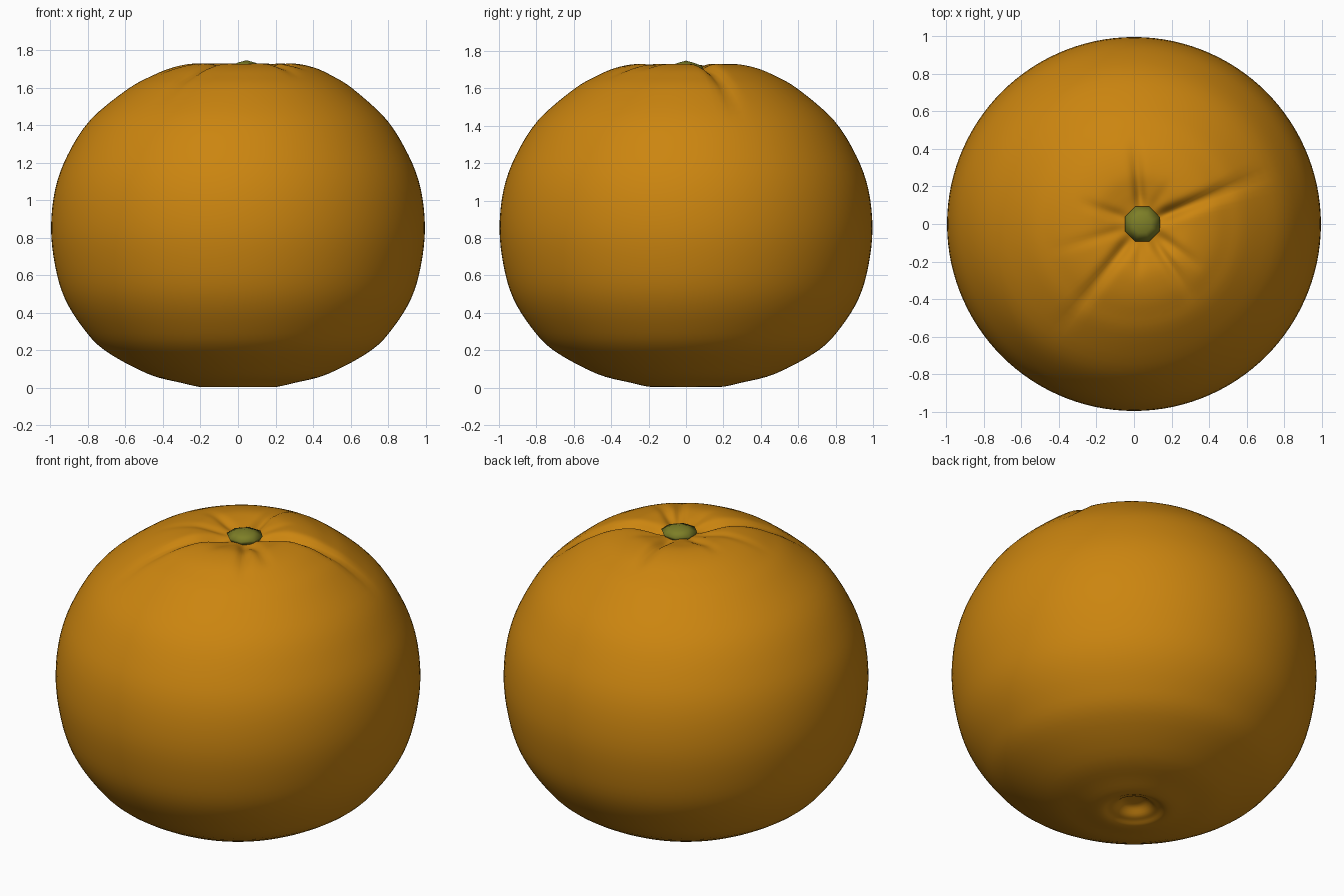
import bpy, bmesh, math

if "Cube" in bpy.data.objects:
    bpy.data.objects.remove(bpy.data.objects["Cube"])


def material(name, rgb):
    m = bpy.data.materials.new(name)
    m.diffuse_color = (*rgb, 1)
    m.use_nodes = True
    m.node_tree.nodes["Principled BSDF"].inputs["Base Color"].default_value = m.diffuse_color
    return m


def smooth_curve(pts, steps):
    """Catmull-Rom curve through the profile points."""
    out = []
    for i in range(len(pts) - 1):
        p0, p1, p2, p3 = (pts[min(max(i + k, 0), len(pts) - 1)] for k in (-1, 0, 1, 2))
        for s in range(steps):
            t = s / steps
            out.append(tuple(0.5 * (2 * b + (c - a) * t + (2 * a - 5 * b + 4 * c - d) * t * t
                                    + (3 * b - a - 3 * c + d) * t ** 3)
                             for a, b, c, d in zip(p0, p1, p2, p3)))
    return out + [pts[-1]]


def revolve(name, profile, sides, mat, place, smooth=True):
    """Closed lathe; the profile starts and ends on the axis."""
    bm = bmesh.new()
    rings = [[bm.verts.new(place(r, z, math.tau * i / sides)) for i in range(sides)]
             for r, z in profile[1:-1]]
    for a, b in zip(rings, rings[1:]):
        for i in range(sides):
            j = (i + 1) % sides
            bm.faces.new((a[i], a[j], b[j], b[i]))
    for ring, (r, z) in ((rings[0], profile[0]), (rings[-1], profile[-1])):
        tip = bm.verts.new(place(0, z, 0))
        for i in range(sides):
            bm.faces.new((ring[i], ring[(i + 1) % sides], tip))
    bmesh.ops.recalc_face_normals(bm, faces=bm.faces)
    for f in bm.faces:
        f.smooth = smooth
    me = bpy.data.meshes.new(name)
    bm.to_mesh(me)
    bm.free()
    me.materials.append(mat)
    ob = bpy.data.objects.new(name, me)
    bpy.context.collection.objects.link(ob)
    return ob


STEM_X = 0.045
# Creases radiating from the stem: angle in degrees, length, depth, width
CREASES = [(21, 0.78, 0.05, 0.035), (93, 0.47, 0.035, 0.03), (160, 0.35, 0.02, 0.03),
           (197, 0.5, 0.012, 0.03), (234, 0.72, 0.035, 0.035), (268, 0.3, 0.015, 0.03),
           (306, 0.5, 0.03, 0.03), (325, 0.42, 0.025, 0.03), (55, 0.3, 0.01, 0.03)]


def peel_point(r, z, a):
    # the axis leans a little towards the stem near the top
    lean = STEM_X * max(0, min(1, (z - 1.3) / 0.4)) * max(0, 1 - r)
    if z > 1.2 and r > 0.03:
        for deg, length, depth, width in CREASES:
            d = (a - math.radians(deg) + math.pi) % math.tau - math.pi
            if abs(d) < 1.2 and r < length:
                fade = min(1, (r - 0.03) / 0.12) * (1 - (r / length) ** 2)
                z -= depth * fade * math.exp(-(r * math.sin(d) / width) ** 2)
    return (r * math.cos(a) + lean, r * math.sin(a), z)


orange = material("orange peel", (0.60, 0.235, 0.005))
green = material("stem green", (0.205, 0.21, 0.02))

# Peel: dimple below, round belly, shallow hollow at the stem
outline = [(0, 0.07), (0.06, 0.065), (0.105, 0.03), (0.14, 0.018), (0.19, 0.004), (0.3, 0.027),
           (0.48, 0.075), (0.71, 0.2), (0.83, 0.325), (0.925, 0.48), (0.975, 0.65),
           (0.997, 0.85), (0.975, 1.06), (0.91, 1.24), (0.79, 1.43), (0.6, 1.595),
           (0.48, 1.665), (0.38, 1.708), (0.27, 1.73), (0.18, 1.722), (0.1, 1.708), (0, 1.70)]
revolve("peel", smooth_curve(outline, 4), 120, orange, peel_point)

# Stem button
revolve("stem_button", [(0, 1.69), (0.085, 1.69), (0.1, 1.715), (0.05, 1.735), (0, 1.748)], 8, green,
        lambda r, z, a: (r * math.cos(a + 0.39) + STEM_X, r * math.sin(a + 0.39), z))
